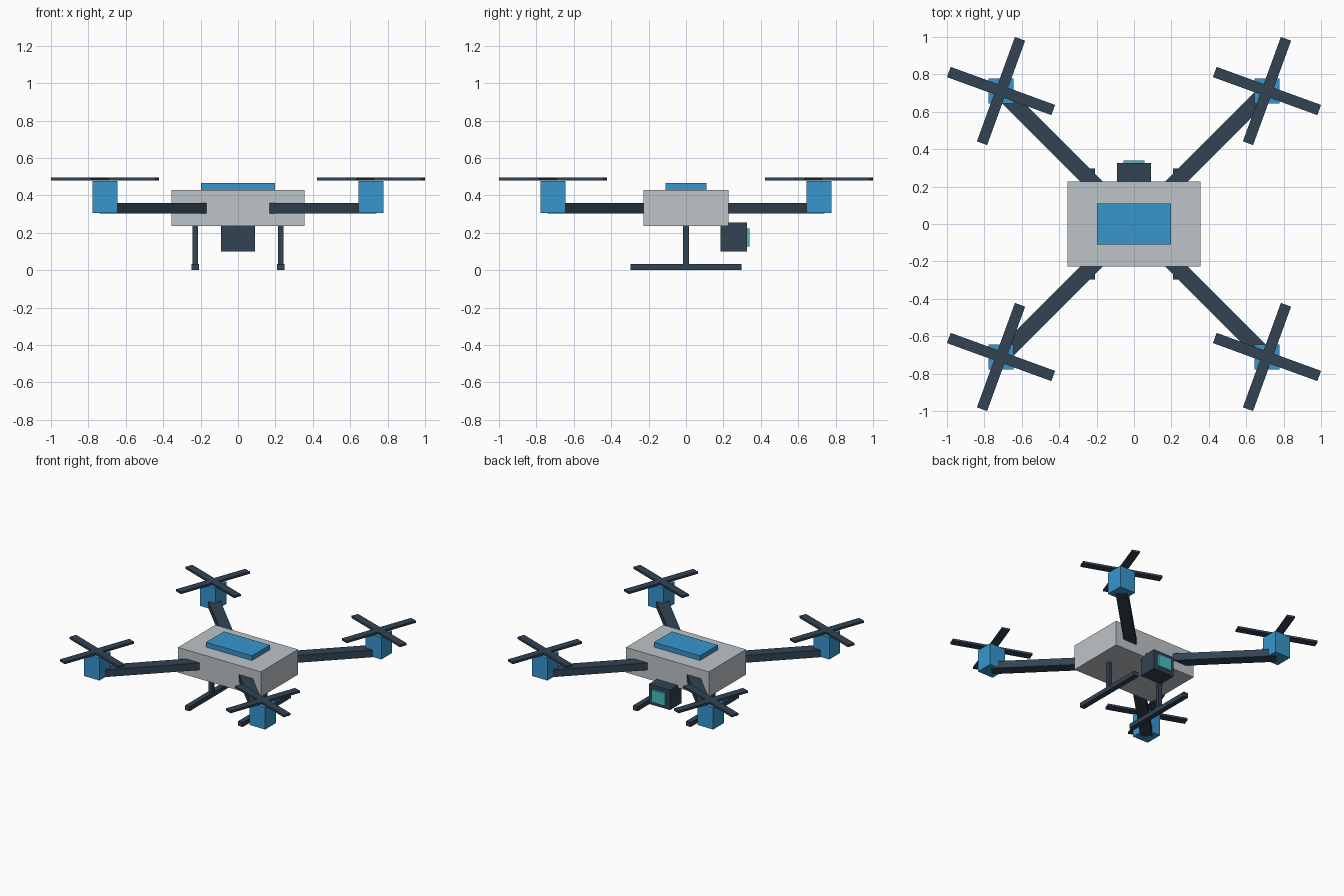
import bpy
import math

if "Cube" in bpy.data.objects:
    bpy.data.objects.remove(bpy.data.objects["Cube"])


def material(name, rgb):
    """Flat colour from 8-bit sRGB values."""
    m = bpy.data.materials.new(name)
    lin = [((c / 255 + 0.055) / 1.055) ** 2.4 for c in rgb]
    m.diffuse_color = (*lin, 1)
    m.use_nodes = True
    m.node_tree.nodes["Principled BSDF"].inputs["Base Color"].default_value = m.diffuse_color
    return m


GREY = material("light_grey", (190, 196, 200))
DARK = material("dark_slate", (50, 67, 83))
BLUE = material("blue", (56, 150, 206))
TEAL = material("teal", (72, 188, 192))


def box(name, mat, x, y, z, origin=(0, 0), angle=0):
    """Box from (min, max) ranges, turned about z and moved to origin."""
    bpy.ops.mesh.primitive_cube_add(size=1)
    ob = bpy.context.object
    ob.name = name
    for v in ob.data.vertices:
        v.co = [lo + (c + 0.5) * (hi - lo) for c, (lo, hi) in zip(v.co, (x, y, z))]
    ob.location = (*origin, 0)
    ob.rotation_euler.z = angle
    ob.data.materials.append(mat)
    return ob


# Body and top cover
box("body", GREY, (-0.355, 0.355), (-0.228, 0.228), (0.235, 0.43))
box("top_cover", BLUE, (-0.197, 0.197), (-0.11, 0.11), (0.43, 0.467))

# Camera at the back, with its lens
box("camera", DARK, (-0.09, 0.09), (0.184, 0.325), (0.10, 0.255))
box("camera_lens", TEAL, (-0.057, 0.057), (0.325, 0.34), (0.128, 0.224))

# Landing gear
for side, sx in (("left", -1), ("right", 1)):
    cx = sx * 0.228
    box(f"{side}_strut", DARK, (-0.015, 0.015), (-0.015, 0.015), (0.03, 0.24), (cx, 0))
    box(f"{side}_skid", DARK, (-0.02, 0.02), (-0.297, 0.297), (0, 0.034), (cx, 0))

# Arms, motors and crossed rotor blades
C = 0.711
for sx in (-1, 1):
    for sy in (-1, 1):
        tag = ("front" if sy < 0 else "back") + ("_left" if sx < 0 else "_right")
        hub = (sx * C, sy * C)
        box(f"{tag}_arm", DARK, (0.28, C * math.sqrt(2)), (-0.042, 0.042),
            (0.304, 0.36), angle=math.atan2(sy, sx))
        box(f"{tag}_motor", BLUE, (-0.067, 0.067), (-0.067, 0.067), (0.306, 0.477), hub)
        for i, deg in enumerate((-20, 70)):
            box(f"{tag}_blade_{i + 1}", DARK, (-0.297, 0.297), (-0.029, 0.029),
                (0.479, 0.495), hub, math.radians(deg))
